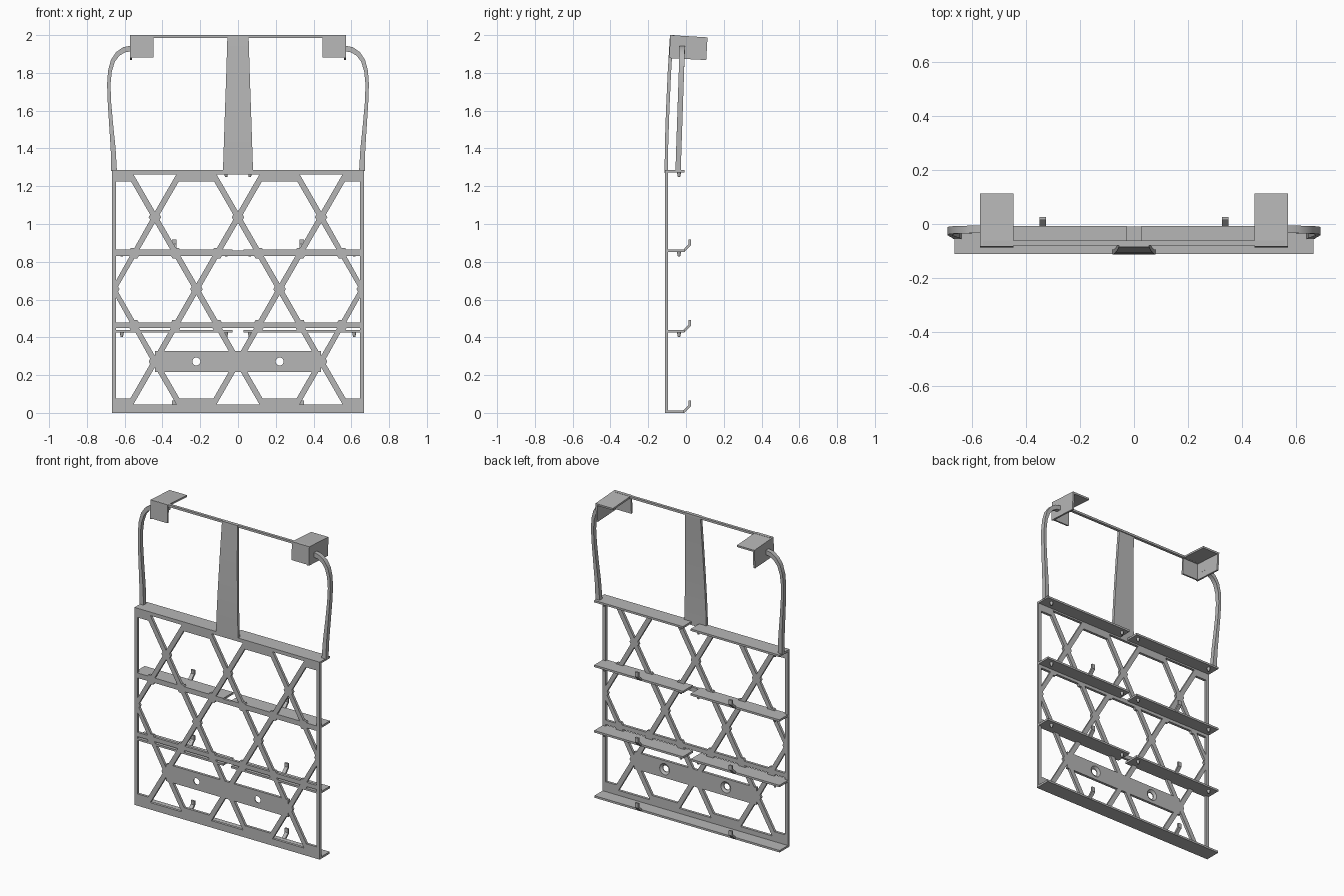
import bpy, bmesh, math
from mathutils import Vector, Matrix

cube = bpy.data.objects.get("Cube")
if cube:
    bpy.data.objects.remove(cube)

grey = bpy.data.materials.new("plain grey")
grey.use_nodes = True
grey.diffuse_color = (0.47, 0.47, 0.47, 1)
grey.node_tree.nodes["Principled BSDF"].inputs["Base Color"].default_value = (0.47, 0.47, 0.47, 1)

FRONT, BACK = -0.112, -0.095      # depth of the lattice panel
HALF, TOP = 0.667, 1.285          # panel half width and height
PITCH = 0.44                      # spacing of lattice crossings
ROWS = (0.272, 0.655, 1.036)      # heights of lattice crossings
SHELVES = (0.425, 0.851, 1.272)   # undersides of the split shelves


def finish(bm, name, smooth=False):
    bmesh.ops.recalc_face_normals(bm, faces=bm.faces)
    mesh = bpy.data.meshes.new(name)
    bm.to_mesh(mesh)
    bm.free()
    mesh.materials.append(grey)
    ob = bpy.data.objects.new(name, mesh)
    bpy.context.collection.objects.link(ob)
    if smooth:
        bpy.ops.object.select_all(action='DESELECT')
        ob.select_set(True)
        bpy.context.view_layer.objects.active = ob
        bpy.ops.object.shade_smooth_by_angle(angle=math.radians(35))
    return ob


def loft(bm, rings):
    """Closed solid through matching rings of points."""
    loops = [[bm.verts.new(p) for p in ring] for ring in rings]
    for a, b in zip(loops, loops[1:]):
        for i in range(len(a)):
            j = (i + 1) % len(a)
            bm.faces.new((a[i], a[j], b[j], b[i]))
    bm.faces.new(loops[0])
    bm.faces.new(loops[-1])


def slab(bm, pts, y0=FRONT, y1=BACK):
    """Outline in x,z kept inside the panel width, extruded along y."""
    pts = [(max(-HALF, min(HALF, x)), z) for x, z in pts]
    loft(bm, [[(x, y, z) for x, z in pts] for y in (y0, y1)])


def side_slab(bm, pts, x0, x1):
    """Outline in y,z extruded along x."""
    loft(bm, [[(x, y, z) for y, z in pts] for x in (x0, x1)])


def rect(a0, a1, b0, b1):
    return [(a0, b0), (a1, b0), (a1, b1), (a0, b1)]


def strip(bm, p, q, width):
    p, q = Vector(p), Vector(q)
    d = (q - p).normalized() * width / 2
    n = Vector((-d.y, d.x))
    slab(bm, [p + n, p - n, q - n, q + n])


def hexagon(bm, x, z, r=0.033):
    slab(bm, [(x + r * math.cos(k * math.pi / 3), z + r * math.sin(k * math.pi / 3))
              for k in range(6)])


# Lattice panel: frame, diagonals, crossings, cross bars
bm = bmesh.new()
for s in (-1, 1):
    slab(bm, rect(s * 0.645, s * HALF, 0, TOP))
slab(bm, rect(-HALF, HALF, TOP - 0.023, TOP))
slab(bm, rect(-HALF, HALF, 0, 0.045))
for i in (-1, 0, 1):
    x = i * PITCH
    for s in (-1, 1):
        mid = (x + s * PITCH / 2, ROWS[1])
        strip(bm, (x, ROWS[2]), mid, 0.03)
        strip(bm, (x, ROWS[0]), mid, 0.03)
        strip(bm, (x, ROWS[2]), (x + s * 0.135, 1.27), 0.03)
        strip(bm, (x, ROWS[0]), (x + s * 0.139, 0.031), 0.03)
    hexagon(bm, x, ROWS[0])
    hexagon(bm, x, ROWS[2])
for i in range(4):
    x = (i - 1.5) * PITCH
    hexagon(bm, x, ROWS[1])
    # fillets that thicken the top and bottom rails between triangles
    slab(bm, [(x - 0.111, 1.225), (x + 0.111, 1.225), (x + 0.089, 1.263), (x - 0.089, 1.263)])
    slab(bm, [(x - 0.109, 0.077), (x + 0.109, 0.077), (x + 0.09, 0.044), (x - 0.09, 0.044)])
for z in ((ROWS[0] + ROWS[1]) / 2, (ROWS[1] + ROWS[2]) / 2):
    slab(bm, rect(-HALF, HALF, z - 0.014, z + 0.014))
    for k in range(6):
        hexagon(bm, (k - 2.5) * PITCH / 2, z)
finish(bm, "lattice_panel")

# Mounting plate with two countersunk holes
bm = bmesh.new()
zc, h = ROWS[0], 0.056
for a, b in ((-0.44, -0.22 - h), (-0.22 + h, 0.22 - h), (0.22 + h, 0.44)):
    slab(bm, rect(a, b, zc - h, zc + h))
for xc in (-0.22, 0.22):
    rings = []
    for r, y in ((0.021, FRONT), (0, FRONT), (0, BACK), (0.036, BACK), (0.021, FRONT + 0.006)):
        ring = []
        for k in range(24):
            c, s = math.cos(k * math.pi / 12), math.sin(k * math.pi / 12)
            d = r or h / max(abs(c), abs(s))
            ring.append(bm.verts.new((xc + d * c, y, zc + d * s)))
        rings.append(ring)
    for a, b in zip(rings, rings[1:] + rings[:1]):
        for k in range(24):
            j = (k + 1) % 24
            bm.faces.new((a[k], a[j], b[j], b[k]))
finish(bm, "mounting_plate")

# Shelves: a full one at the bottom, split ones above
bm = bmesh.new()
side_slab(bm, rect(FRONT, -0.01, 0, 0.013), -HALF, HALF)
finish(bm, "bottom_shelf")
for n, z in enumerate(SHELVES):
    bm = bmesh.new()
    for s in (-1, 1):
        side_slab(bm, rect(FRONT, -0.008, z, z + 0.013), s * 0.028, s * HALF)
    finish(bm, f"split_shelf_{n + 1}")

# Small pegs under the split shelves
bm = bmesh.new()
for z in SHELVES:
    for x in (-0.615, -0.063, 0.063, 0.615):
        bmesh.ops.create_cone(bm, cap_ends=True, segments=12, radius1=0.006, radius2=0.011,
                              depth=0.024, matrix=Matrix.Translation((x, -0.037, z - 0.011)))
finish(bm, "shelf_pegs", True)

# Upturned hooks behind the shelves
bm = bmesh.new()
for z in (0, SHELVES[0], SHELVES[1]):
    profile = [(-0.03, 0), (-0.01, 0), (0.026, 0.036), (0.026, 0.066),
               (0.014, 0.066), (0.014, 0.042), (-0.014, 0.013), (-0.03, 0.013)]
    for x in (-0.338, 0.338):
        side_slab(bm, [(y, z + dz) for y, dz in profile], x - 0.012, x + 0.012)
finish(bm, "hooks")

# Tapered centre strut leaning back to the top bar
bm = bmesh.new()
rings = []
for z, y, w in ((1.27, -0.113, 0.08), (1.42, -0.112, 0.075), (1.6, -0.106, 0.069),
                (1.8, -0.097, 0.062), (2.0, -0.085, 0.056)):
    rings.append([(x, d, z) for x, d in rect(-w, w, y, y + 0.018)])
loft(bm, rings)
finish(bm, "centre_strut", True)

bm = bmesh.new()
side_slab(bm, rect(-0.08, -0.062, 1.986, 2.0), -0.56, 0.56)
finish(bm, "top_bar")

# Corner brackets (top, front and outer plates) and bowed side arms
path = [(0.656, 1.28, 0.03), (0.661, 1.4, 0.026), (0.672, 1.53, 0.021), (0.681, 1.65, 0.018),
        (0.684, 1.74, 0.018), (0.678, 1.81, 0.02), (0.662, 1.865, 0.023),
        (0.637, 1.9, 0.026), (0.604, 1.922, 0.029), (0.562, 1.93, 0.03)]
for s, side in ((1, "left"), (-1, "right")):
    bm = bmesh.new()
    inner, outer = s * 0.447, s * 0.572
    side_slab(bm, [(-0.084, 2.0), (0.114, 1.988), (0.113, 1.976), (-0.084, 1.988)], inner, outer)
    side_slab(bm, [(-0.084, 2.0), (-0.072, 1.999), (-0.076, 1.881), (-0.088, 1.882)], inner, outer)
    side_slab(bm, [(-0.084, 2.0), (0.114, 1.988), (0.107, 1.868), (-0.088, 1.878)],
              outer - s * 0.012, outer)
    finish(bm, f"{side}_bracket")

    bm = bmesh.new()
    rings = []
    for i, (x, z, t) in enumerate(path):
        a, b = path[max(i - 1, 0)], path[min(i + 1, len(path) - 1)]
        d = Vector((b[0] - a[0], b[1] - a[1])).normalized() * t / 2
        y = -0.042 + 0.022 * (z - 1.28) / 0.65
        rings.append([(s * (x + k * d.y), y + e, z - k * d.x)
                      for k, e in ((-1, -0.014), (1, -0.014), (1, 0.014), (-1, 0.014))])
    loft(bm, rings)
    finish(bm, f"{side}_arm", True)
